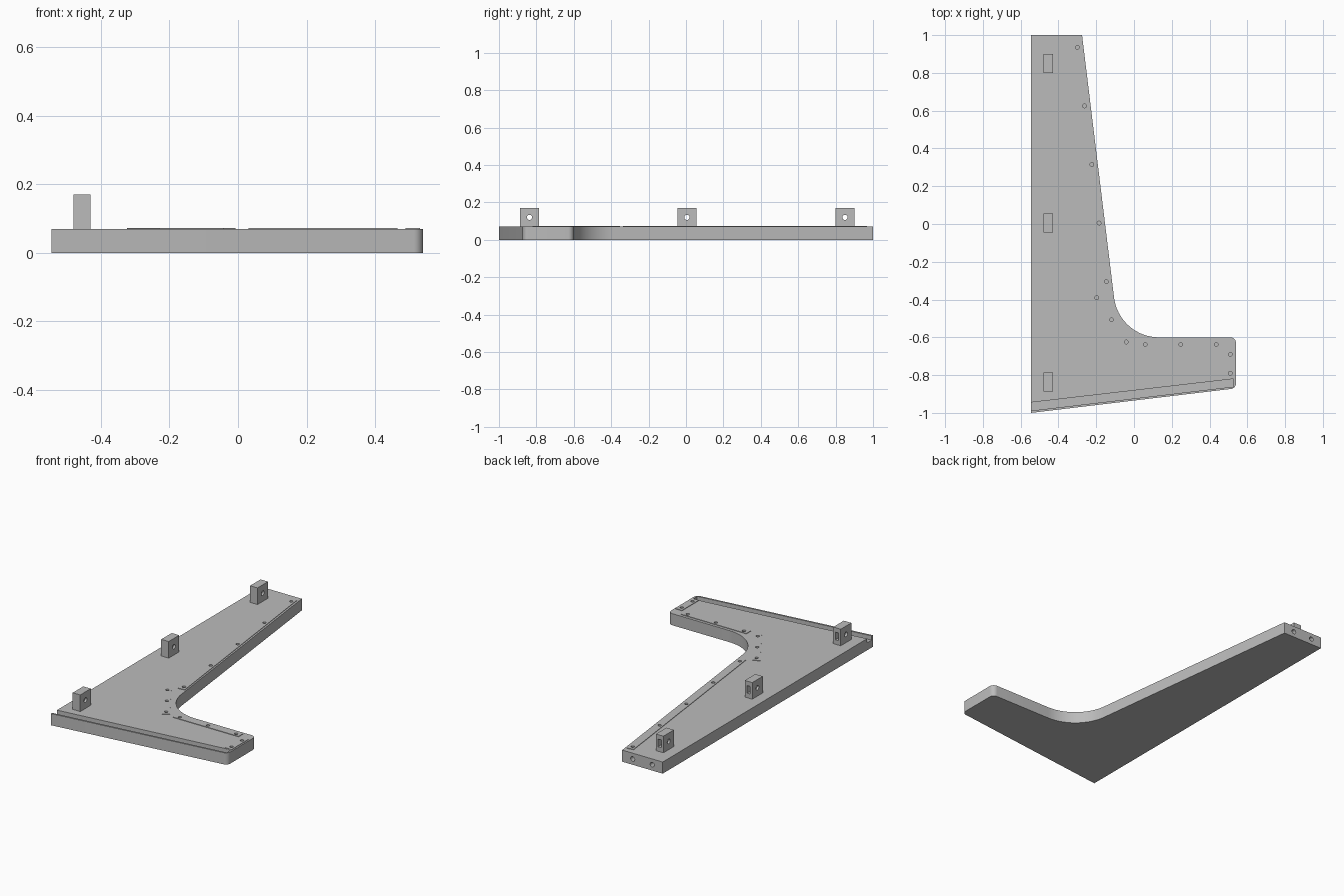
import bpy, bmesh, math
from mathutils import Vector, Matrix

if "Cube" in bpy.data.objects:
    bpy.data.objects.remove(bpy.data.objects["Cube"], do_unlink=True)

grey = bpy.data.materials.new("plain grey")
grey.use_nodes = True
grey.diffuse_color = (0.5, 0.5, 0.5, 1)
grey.node_tree.nodes["Principled BSDF"].inputs["Base Color"].default_value = (0.5, 0.5, 0.5, 1)

TOP = 0.07


def finish(name, bm):
    bmesh.ops.recalc_face_normals(bm, faces=bm.faces)
    mesh = bpy.data.meshes.new(name)
    bm.to_mesh(mesh)
    bm.free()
    mesh.materials.append(grey)
    ob = bpy.data.objects.new(name, mesh)
    bpy.context.collection.objects.link(ob)
    return ob


def prism(name, points, z0, z1):
    bm = bmesh.new()
    face = bm.faces.new([bm.verts.new((p[0], p[1], z0)) for p in points])
    new = bmesh.ops.extrude_face_region(bm, geom=[face])["geom"]
    verts = [v for v in new if isinstance(v, bmesh.types.BMVert)]
    bmesh.ops.translate(bm, verts=verts, vec=(0, 0, z1 - z0))
    return finish(name, bm)


def box(name, lo, hi):
    corners = [(lo[0], lo[1]), (hi[0], lo[1]), (hi[0], hi[1]), (lo[0], hi[1])]
    return prism(name, corners, lo[2], hi[2])


def drill(centre, radius, depth, axis):
    bm = bmesh.new()
    turn = Vector((0, 0, 1)).rotation_difference(Vector(axis)).to_matrix().to_4x4()
    bmesh.ops.create_cone(bm, cap_ends=True, segments=20, radius1=radius, radius2=radius,
                          depth=depth, matrix=Matrix.Translation(centre) @ turn)
    return finish("cutter", bm)


def cut(ob, cutters):
    # Carve the cutters out, keep the result and discard the cutters
    for c in cutters:
        c.hide_render = True
        mod = ob.modifiers.new("cut", "BOOLEAN")
        mod.operation = "DIFFERENCE"
        mod.solver = "EXACT"
        mod.object = c
    graph = bpy.context.evaluated_depsgraph_get()
    mesh = bpy.data.meshes.new_from_object(ob.evaluated_get(graph))
    ob.modifiers.clear()
    ob.data = mesh
    for c in cutters:
        bpy.data.objects.remove(c, do_unlink=True)


def smooth(ob):
    bpy.ops.object.select_all(action="DESELECT")
    ob.select_set(True)
    bpy.context.view_layer.objects.active = ob
    bpy.ops.object.shade_smooth_by_angle(angle=math.radians(30))


def rounded(corners):
    # Polygon whose corners (x, y, radius) are replaced by arcs
    out = []
    for i, (x, y, r) in enumerate(corners):
        p = Vector((x, y))
        if r == 0:
            out.append(p)
            continue
        a = (Vector(corners[i - 1][:2]) - p).normalized()
        b = (Vector(corners[(i + 1) % len(corners)][:2]) - p).normalized()
        half = a.angle(b) / 2
        centre = p + (a + b).normalized() * r / math.sin(half)
        start = p + a * r / math.tan(half) - centre
        end = p + b * r / math.tan(half) - centre
        sweep = start.angle_signed(end)
        steps = 24 if r > 0.1 else 8
        for k in range(steps + 1):
            out.append(centre + Matrix.Rotation(-sweep * k / steps, 2) @ start)
    return out


# Main plate
plate = prism("plate", rounded([
    (-0.545, -1, 0), (0.54, -0.87, 0.03), (0.54, -0.6, 0.03),
    (-0.08, -0.6, 0.24), (-0.275, 1, 0), (-0.545, 1, 0)]), 0, TOP)

# Groove behind the thin front lip, open at the outer end
cutters = [prism("cutter", [(-0.6, -0.995), (0.528, -0.861), (0.528, -0.82), (-0.6, -0.951)],
                 TOP - 0.025, TOP + 0.05)]

# Screw holes grouped by the strip they belong to
screws = {
    "long_strip": [(-0.30, 0.935), (-0.262, 0.625), (-0.223, 0.315), (-0.185, 0.005), (-0.146, -0.305)],
    "corner_strip": [(-0.197, -0.39), (-0.119, -0.507), (-0.041, -0.625)],
    "leg_strip": [(0.06, -0.638), (0.247, -0.638), (0.435, -0.638)],
    "tip_strip": [(0.51, -0.69), (0.51, -0.79)],
}


def screw_drills(group):
    return [drill((x, y, TOP), 0.01, 0.05, (0, 0, 1)) for x, y in group]


for group in screws.values():
    cutters += screw_drills(group)

# Two dowel holes in the back end
for x in (-0.475, -0.345):
    cutters.append(drill((x, 1, TOP / 2), 0.014, 0.1, (0, 1, 0)))
cut(plate, cutters)
smooth(plate)

# Thin fixing strips on the top face
for name, group in screws.items():
    a, b = Vector(group[0]), Vector(group[-1])
    along = (b - a).normalized()
    side = Vector((-along.y, along.x)) * 0.021
    a, b = a - along * 0.03, b + along * 0.03
    strip = prism(name, [a - side, b - side, b + side, a + side], TOP - 0.002, TOP + 0.003)
    cut(strip, screw_drills(group))
    smooth(strip)

# Mounting blocks with a cross hole and a nut slot at the back
for name, y in (("front_block", -0.837), ("middle_block", 0.005), ("back_block", 0.85)):
    block = box(name, (-0.48, y - 0.05, TOP - 0.002), (-0.43, y + 0.05, 0.17))
    hole = drill((-0.455, y, 0.12), 0.014, 0.2, (1, 0, 0))
    slot = box("cutter", (-0.466, y - 0.022, 0.097), (-0.444, y + 0.08, 0.143))
    cut(block, [hole, slot])
    smooth(block)
